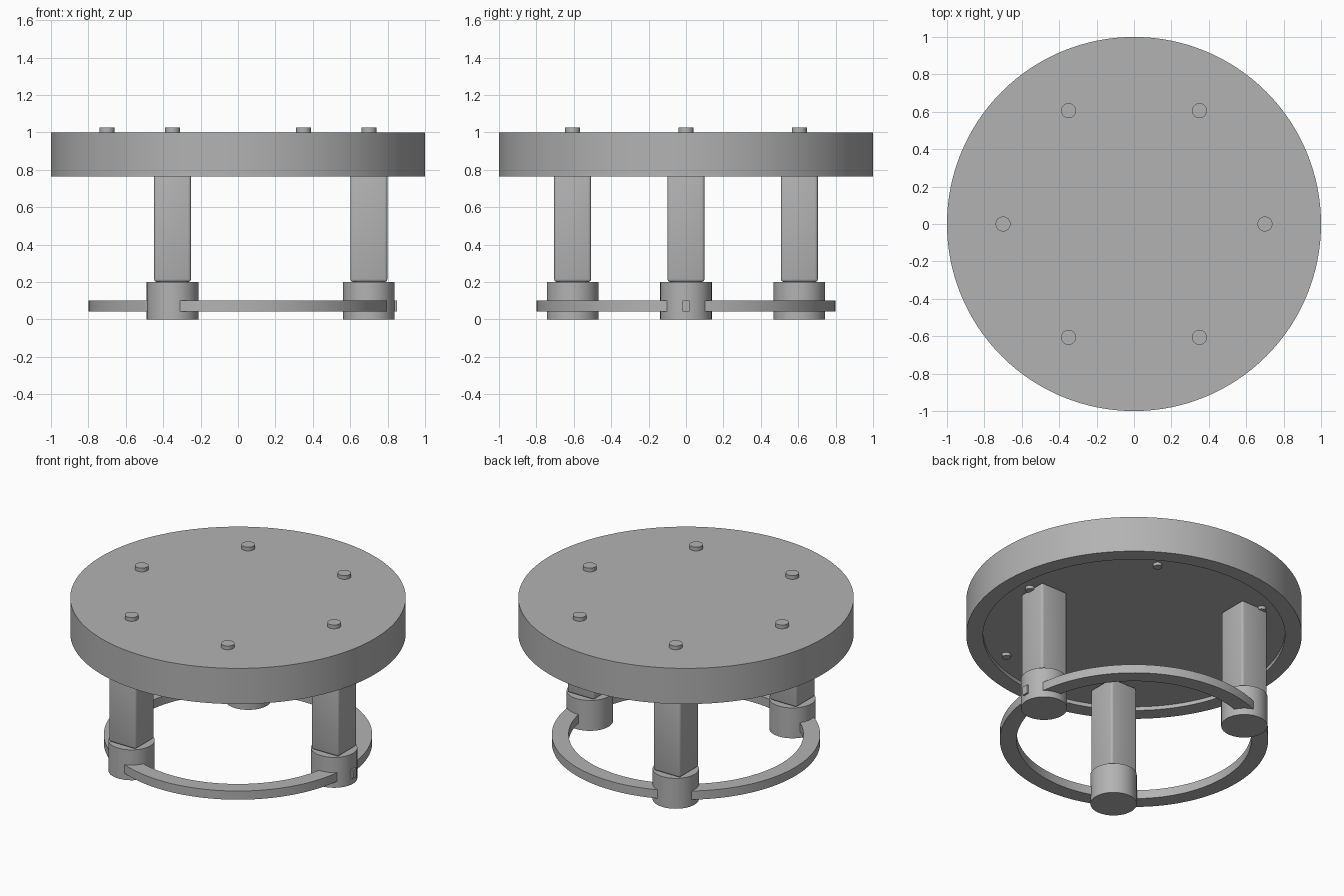
import bpy
import bmesh
from math import cos, sin, pi, radians

cube = bpy.data.objects.get("Cube")
if cube:
    bpy.data.objects.remove(cube, do_unlink=True)

GREY = (0.45, 0.45, 0.45, 1)
grey = bpy.data.materials.new("plain grey")
grey.use_nodes = True
grey.diffuse_color = GREY
grey.node_tree.nodes["Principled BSDF"].inputs["Base Color"].default_value = GREY


def finish(name, bm, location):
    """Turn a bmesh into a grey, smooth-by-angle object."""
    bmesh.ops.recalc_face_normals(bm, faces=bm.faces)
    mesh = bpy.data.meshes.new(name)
    bm.to_mesh(mesh)
    bm.free()
    obj = bpy.data.objects.new(name, mesh)
    obj.location = location
    mesh.materials.append(grey)
    bpy.context.collection.objects.link(obj)
    bpy.ops.object.select_all(action="DESELECT")
    obj.select_set(True)
    bpy.context.view_layer.objects.active = obj
    bpy.ops.object.shade_smooth_by_angle(angle=radians(30))
    return obj


def lathe(name, profile, location=(0, 0, 0), steps=96, closed=False):
    """Spin a (radius, height) profile around the z axis."""
    bm = bmesh.new()
    verts = [bm.verts.new((r, 0, z)) for r, z in profile]
    pairs = list(zip(verts, verts[1:]))
    if closed:
        pairs.append((verts[-1], verts[0]))
    edges = [bm.edges.new(p) for p in pairs]
    bmesh.ops.spin(bm, geom=verts + edges, cent=(0, 0, 0), axis=(0, 0, 1),
                   angle=2 * pi, steps=steps, use_merge=True)
    bmesh.ops.remove_doubles(bm, verts=bm.verts, dist=1e-5)
    return finish(name, bm, location)


def disc(name, radius, height, location, steps=48):
    return lathe(name, [(0, 0), (radius, 0), (radius, height), (0, height)],
                 location, steps)


def box(name, size, location, bevel=0):
    bm = bmesh.new()
    bmesh.ops.create_cube(bm, size=1)
    bmesh.ops.scale(bm, vec=size, verts=bm.verts)
    if bevel:
        bmesh.ops.bevel(bm, geom=bm.edges[:], offset=bevel, segments=3,
                        profile=0.5, affect="EDGES")
    return finish(name, bm, location)


def around(radius, degrees, z):
    a = radians(degrees)
    return (radius * cos(a), radius * sin(a), z)


# Thick round top with a shallow recess underneath
RECESS = 0.79
lathe("table_top", [(0, 1), (1, 1), (1, 0.765), (0.9, 0.765),
                    (0.9, RECESS), (0, RECESS)], steps=128)

# Bolt heads above and small bolt ends below
for i in range(6):
    disc(f"bolt_head_{i + 1}", 0.04, 0.025, around(0.7, 60 * i, 1))
    disc(f"bolt_end_{i + 1}", 0.027, 0.02, around(0.81, 60 * i, RECESS - 0.02), 24)

# Three square posts on round feet
POST_BOTTOM = 0.2
for i in range(3):
    disc(f"foot_{i + 1}", 0.138, 0.2, around(0.7, 120 * i, 0), 64)
    box(f"post_{i + 1}", (0.197, 0.197, RECESS - POST_BOTTOM),
        around(0.7, 120 * i, (RECESS + POST_BOTTOM) / 2), 0.015)

# Flat ring joining the feet
lathe("foot_ring", [(0.7, 0.043), (0.8, 0.043), (0.8, 0.1), (0.7, 0.1)],
      steps=128, closed=True)

# Small latch on the outer side of one foot
box("ring_latch", (0.05, 0.038, 0.057), (0.825, 0, 0.0715))
